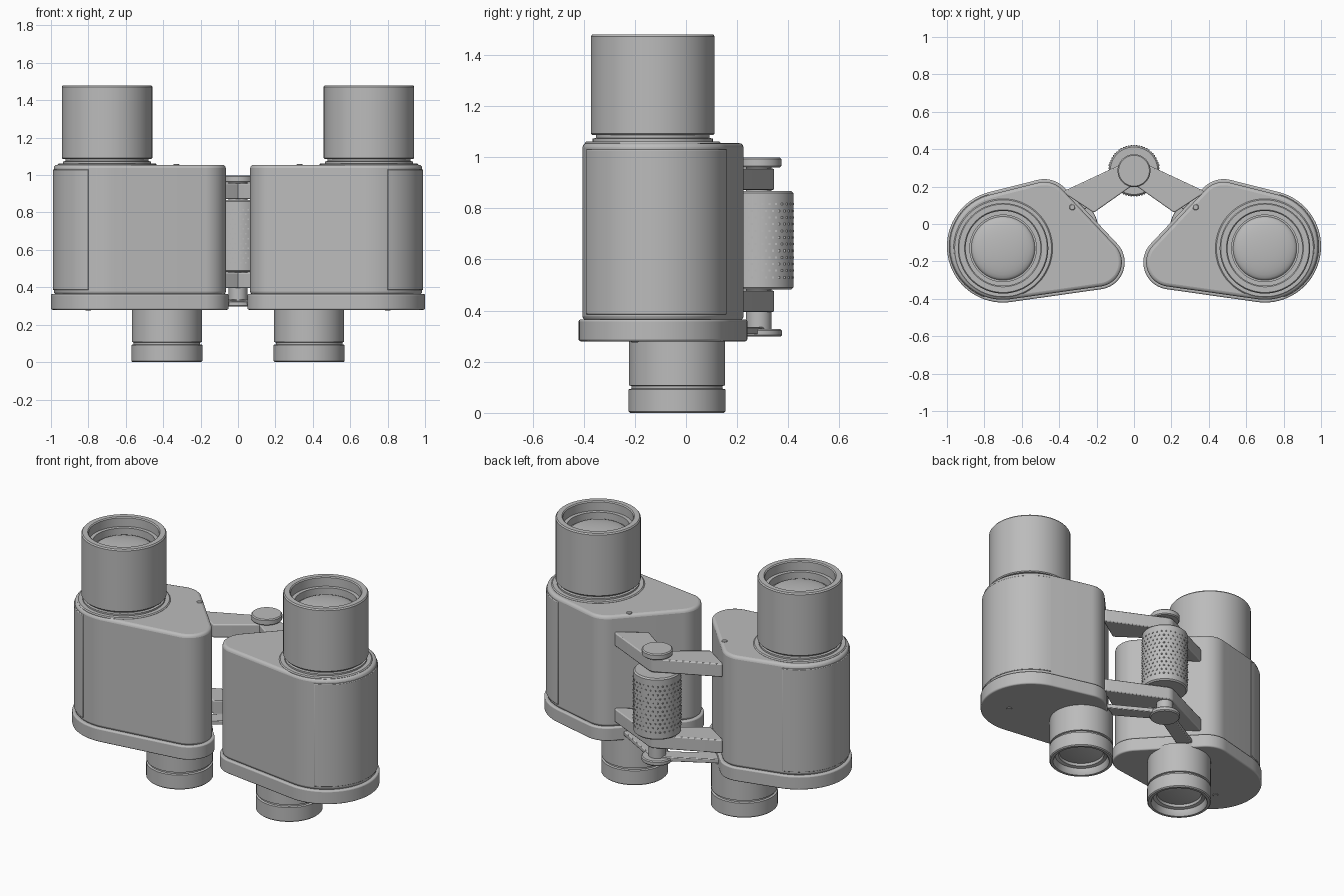
import bpy, bmesh, math
from mathutils import Vector
from mathutils.geometry import convex_hull_2d

cube = bpy.data.objects.get("Cube")
if cube:
    bpy.data.objects.remove(cube, do_unlink=True)

grey = bpy.data.materials.new("plain_grey")
grey.use_nodes = True
grey.diffuse_color = (0.5, 0.5, 0.5, 1)
grey.node_tree.nodes["Principled BSDF"].inputs["Base Color"].default_value = (0.5, 0.5, 0.5, 1)


def finish(bm, name, bevel=0.0, segments=3):
    """Turn a bmesh into a shaded object, with an optional edge bevel."""
    bmesh.ops.remove_doubles(bm, verts=bm.verts, dist=1e-5)
    bmesh.ops.recalc_face_normals(bm, faces=bm.faces)
    mesh = bpy.data.meshes.new(name)
    bm.to_mesh(mesh)
    bm.free()
    obj = bpy.data.objects.new(name, mesh)
    bpy.context.collection.objects.link(obj)
    mesh.materials.append(grey)
    if bevel:
        mod = obj.modifiers.new("Bevel", 'BEVEL')
        mod.width, mod.segments = bevel, segments
        mod.limit_method, mod.angle_limit = 'ANGLE', math.radians(40)
    bpy.ops.object.select_all(action='DESELECT')
    obj.select_set(True)
    bpy.context.view_layer.objects.active = obj
    bpy.ops.object.shade_smooth_by_angle(angle=math.radians(35))
    return obj


def lathe(name, profile, x, y, steps=64):
    """Spin a closed (radius, height) profile about a vertical axis."""
    bm = bmesh.new()
    verts = [bm.verts.new((x + r, y, z)) for r, z in profile]
    edges = [bm.edges.new(pair) for pair in zip(verts, verts[1:])]
    bmesh.ops.spin(bm, geom=verts + edges, cent=(x, y, 0), axis=(0, 0, 1),
                   angle=math.tau, steps=steps, use_merge=False)
    return finish(bm, name)


def disc(name, radius, z0, z1, x, y, edge=0.006):
    return lathe(name, [(0, z0), (radius - edge, z0), (radius, z0 + edge),
                        (radius, z1 - edge), (radius - edge, z1), (0, z1)], x, y)


def hull(circles, grow=0.0, steps=72):
    """Outline wrapped around a set of (x, y, radius) circles."""
    pts = [Vector((x + (r + grow) * math.cos(math.tau * i / steps),
                   y + (r + grow) * math.sin(math.tau * i / steps)))
           for x, y, r in circles for i in range(steps)]
    return [pts[i] for i in convex_hull_2d(pts)]


def prism(name, outline, z0, z1, side, bevel=0.0, segments=3):
    bm = bmesh.new()
    face = bm.faces.new([bm.verts.new((side * p.x, p.y, z0)) for p in outline])
    grown = bmesh.ops.extrude_face_region(bm, geom=[face], use_keep_orig=True)
    top = [v for v in grown["geom"] if isinstance(v, bmesh.types.BMVert)]
    bmesh.ops.translate(bm, verts=top, vec=(0, 0, z1 - z0))
    return finish(bm, name, bevel, segments)


HINGE_Y = 0.285
body = [(0.70, -0.12, 0.285), (0.195, -0.205, 0.13), (0.48, 0.09, 0.135)]

for label, s in (("left", 1), ("right", -1)):
    # Prism housing with its base flange and outer cover panel
    prism(label + "_housing", hull(body), 0.36, 1.055, s, 0.018)
    prism(label + "_base_flange", hull(body, 0.015), 0.28, 0.365, s, 0.008)
    panel = [p for p in hull(body, 0.005) if p.x + 0.4 * p.y > 0.64]
    prism(label + "_cover_panel", panel, 0.385, 1.03, s, 0.004, 2)

    # Objective barrel with stepped rim and domed lens
    lens = [(0.17 * math.sin(a), 1.375 + 0.035 * math.cos(a))
            for a in (math.radians(90 - 11.25 * i) for i in range(9))]
    lathe(label + "_objective_barrel",
          [(0, 1.03), (0.235, 1.03), (0.235, 1.072), (0.222, 1.075), (0.222, 1.086),
           (0.237, 1.086), (0.242, 1.092), (0.242, 1.472), (0.236, 1.48),
           (0.206, 1.48), (0.2, 1.474), (0.2, 1.42), (0.178, 1.42),
           (0.178, 1.375)] + lens, s * 0.70, -0.13)
    disc(label + "_barrel_collar", 0.265, 1.03, 1.062, s * 0.70, -0.13)

    # Eyepiece with a groove and a recessed lens
    lathe(label + "_eyepiece",
          [(0, 0.3), (0.188, 0.3), (0.188, 0.108), (0.178, 0.105), (0.178, 0.095),
           (0.19, 0.092), (0.19, 0.006), (0.184, 0), (0.168, 0), (0.162, 0.006),
           (0.155, 0.04), (0.135, 0.045), (0.13, 0.06), (0.09, 0.05), (0.045, 0.044),
           (0, 0.042)], s * 0.38, -0.035)

    # Hinge arms and the thin lower bridge
    arm = [(0, HINGE_Y, 0.06), (0.36, 0.17, 0.012), (0.215, 0.075, 0.012)]
    prism(label + "_upper_arm", hull(arm, steps=32), 0.872, 0.955, s, 0.006, 2)
    prism(label + "_lower_arm", hull(arm, steps=32), 0.395, 0.478, s, 0.006, 2)
    bridge = [(0, HINGE_Y, 0.04), (0.3, 0.11, 0.045)]
    prism(label + "_bridge_arm", hull(bridge, steps=32), 0.308, 0.335, s, 0.004, 2)

    # Small screws on the housing and under the flange
    disc(label + "_top_screw", 0.016, 1.04, 1.06, s * 0.33, 0.09, 0.003)
    disc(label + "_base_screw", 0.016, 0.276, 0.3, s * 0.8, -0.2, 0.003)

# Central hinge: axle, focus roller, cap and foot
disc("hinge_axle", 0.05, 0.32, 0.97, 0, HINGE_Y)
disc("focus_roller", 0.135, 0.482, 0.867, 0, HINGE_Y, 0.008)
disc("hinge_cap", 0.088, 0.96, 0.998, 0, HINGE_Y)
disc("hinge_foot", 0.09, 0.298, 0.328, 0, HINGE_Y)

# Rows of tiny grip studs around the roller
bm = bmesh.new()
for row in range(12):
    for i in range(30):
        a = math.tau * (i + 0.5 * (row % 2)) / 30
        stud = bmesh.ops.create_cube(bm, size=0.008)
        bmesh.ops.translate(bm, verts=stud["verts"], vec=(
            0.134 * math.cos(a), HINGE_Y + 0.134 * math.sin(a), 0.53 + 0.026 * row))
finish(bm, "roller_grip_studs")
